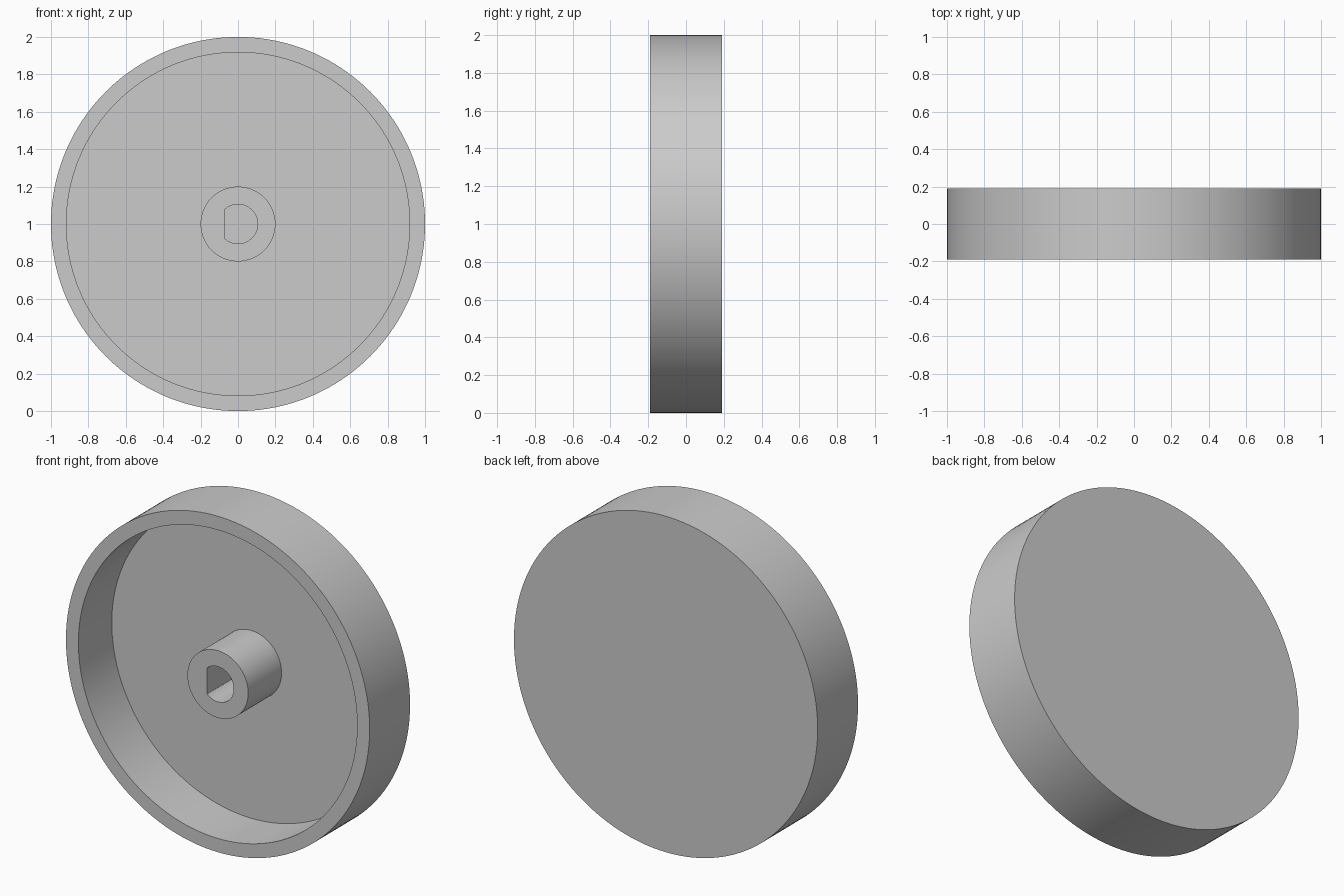
import bpy, bmesh, math

cube = bpy.data.objects.get("Cube")
if cube:
    bpy.data.objects.remove(cube, do_unlink=True)

SEGMENTS = 160
FRONT, BACK, FLOOR = -0.19, 0.19, 0.124
OUTER, INNER, HUB, BORE = 1.0, 0.918, 0.2, 0.105
FLAT_X = -0.07

grey = bpy.data.materials.new("plain grey")
grey.use_nodes = True
colour = (0.6, 0.6, 0.6, 1)
grey.diffuse_color = colour
grey.node_tree.nodes["Principled BSDF"].inputs["Base Color"].default_value = colour


def ring(bm, radius, y, flat=None):
    """Circle of vertices about the wheel axis, optionally cut by a flat."""
    verts = []
    for i in range(SEGMENTS):
        a = 2 * math.pi * i / SEGMENTS
        x = radius * math.cos(a)
        if flat is not None:
            x = max(x, flat)
        verts.append(bm.verts.new((x, y, 1 + radius * math.sin(a))))
    return verts


def lathe(name, sections):
    """Closed solid: bridge successive rings and cap both ends."""
    bm = bmesh.new()
    rings = [ring(bm, *s) for s in sections]
    for a, b in zip(rings, rings[1:]):
        for i in range(SEGMENTS):
            j = (i + 1) % SEGMENTS
            bm.faces.new((a[i], a[j], b[j], b[i]))
    bm.faces.new(rings[0])
    bm.faces.new(rings[-1])
    bmesh.ops.recalc_face_normals(bm, faces=bm.faces)
    mesh = bpy.data.meshes.new(name)
    bm.to_mesh(mesh)
    bm.free()
    mesh.materials.append(grey)
    obj = bpy.data.objects.new(name, mesh)
    bpy.context.collection.objects.link(obj)
    bpy.ops.object.select_all(action="DESELECT")
    obj.select_set(True)
    bpy.context.view_layer.objects.active = obj
    bpy.ops.object.shade_smooth_by_angle(angle=math.radians(30))
    return obj


# Dished wheel with a central hub and a D-shaped blind bore
lathe("dished_wheel", [
    (BORE, FLOOR, FLAT_X),   # bore bottom
    (BORE, FRONT, FLAT_X),   # bore mouth
    (HUB, FRONT),            # hub end
    (HUB, FLOOR),            # hub root
    (INNER, FLOOR),          # dish floor
    (INNER, FRONT),          # rim inner edge
    (OUTER, FRONT),          # rim outer edge
    (OUTER, BACK),           # back edge
])
